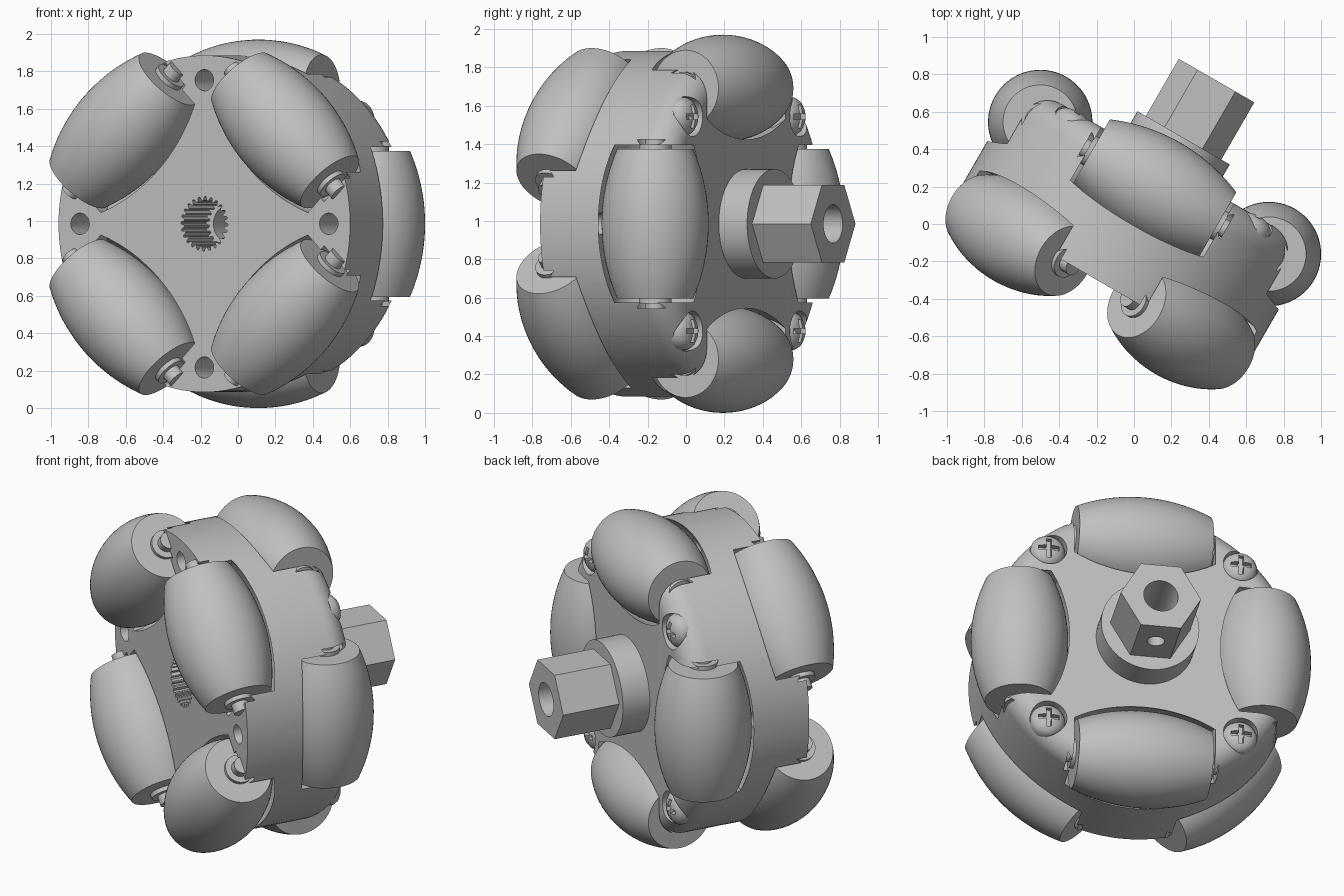
import bpy, bmesh
from math import pi, sin, cos, radians, sqrt
from mathutils import Matrix

if "Cube" in bpy.data.objects:
    bpy.data.objects.remove(bpy.data.objects["Cube"])

grey = bpy.data.materials.new("light_grey")
grey.use_nodes = True
GREY = (0.527, 0.527, 0.527, 1)
grey.diffuse_color = GREY
grey.node_tree.nodes["Principled BSDF"].inputs["Base Color"].default_value = GREY

# Wheel frame: local z is the axle, pointing backwards from the front face
AXES = Matrix(((-1, 0, 0, 0), (0, 0, 1, 0), (0, 1, 0, 0), (0, 0, 0, 1)))
WHEEL = Matrix.Translation((-0.18, -0.31, 0.985)) @ Matrix.Rotation(radians(-30), 4, 'Z') @ AXES

RIM = 0.985       # rolling radius
AXIS_R = 0.706    # distance from the axle to each roller pin
HALF = 0.39       # half the length of a roller
BACK_ROW = 0.58   # depth of the back row of rollers
BACK_FACE = 0.72


def finish(name, bm, local):
    bmesh.ops.recalc_face_normals(bm, faces=bm.faces)
    mesh = bpy.data.meshes.new(name)
    bm.to_mesh(mesh)
    bm.free()
    mesh.transform(WHEEL @ local)
    mesh.materials.append(grey)
    ob = bpy.data.objects.new(name, mesh)
    bpy.context.collection.objects.link(ob)
    return ob


def lathe(name, profile, local=Matrix(), steps=64):
    """Revolve (radius, height) points about z and cap both ends."""
    bm = bmesh.new()
    vs = [bm.verts.new((r, 0, h)) for r, h in profile]
    es = [bm.edges.new(pair) for pair in zip(vs, vs[1:])]
    bmesh.ops.spin(bm, geom=vs + es, cent=(0, 0, 0), axis=(0, 0, 1),
                   angle=2 * pi, steps=steps)
    bmesh.ops.remove_doubles(bm, verts=bm.verts, dist=1e-5)
    bmesh.ops.holes_fill(bm, edges=[e for e in bm.edges if e.is_boundary], sides=0)
    return finish(name, bm, local)


def cylinder(name, r, h0, h1, local=Matrix(), steps=48):
    return lathe(name, [(r, h0), (r, h1)], local, steps)


def prism(name, radii, h0, h1):
    """Straight prism whose outline has one corner per radius."""
    bm = bmesh.new()
    n = len(radii)
    ring = [bm.verts.new((r * cos(2 * pi * i / n), r * sin(2 * pi * i / n), h0))
            for i, r in enumerate(radii)]
    face = bm.faces.new(ring)
    new = bmesh.ops.extrude_face_region(bm, geom=[face])["geom"]
    for v in new:
        if isinstance(v, bmesh.types.BMVert):
            v.co.z = h1
    return finish(name, bm, Matrix())


def box(name, size, local):
    bm = bmesh.new()
    bmesh.ops.create_cube(bm, size=1, matrix=Matrix.Diagonal((*size, 1)))
    return finish(name, bm, local)


def cut(ob, cutters):
    bpy.context.view_layer.objects.active = ob
    for c in cutters:
        mod = ob.modifiers.new("cut", 'BOOLEAN')
        mod.operation, mod.solver, mod.object = 'DIFFERENCE', 'EXACT', c
        bpy.ops.object.modifier_apply(modifier=mod.name)
    for c in cutters:
        bpy.data.objects.remove(c)


def polar(angle, radius, depth):
    return Matrix.Rotation(radians(angle), 4, 'Z') @ Matrix.Translation((radius, 0, depth))


def barrel(half, gap=0, n=20):
    """Barrel outline whose outer arc follows the rolling circle."""
    hs = [half * (2 * i / n - 1) for i in range(n + 1)]
    return [(sqrt(RIM ** 2 - h * h) - AXIS_R + gap, h) for h in hs]


# Rollers with washers and pins, and the pockets they sit in
TURN = Matrix.Rotation(pi / 2, 4, 'X')
pockets = []
for row, start, depth in (("front", 45, 0), ("back", 0, BACK_ROW)):
    for k in range(4):
        m = polar(start + 90 * k, AXIS_R, depth) @ TURN
        tag = f"{row}_{k + 1}"
        lathe("roller_" + tag, barrel(HALF), m)
        cylinder("washers_" + tag, 0.085, -HALF - 0.025, HALF + 0.025, m)
        cylinder("pin_" + tag, 0.05, -HALF - 0.08, HALF + 0.08, m, 24)
        end = [(0.1, HALF + 0.02), (0.1, HALF + 0.05)]
        outline = barrel(HALF + 0.02, 0.022)
        pockets.append(lathe("pocket", [(r, -h) for r, h in reversed(end)] + outline + end, m))

# Body: a disc with a rounded back edge
edge = [(0.77 + 0.13 * cos(radians(a)), BACK_ROW + (BACK_FACE - BACK_ROW) * sin(radians(a)))
        for a in range(0, 91, 9)]
body = lathe("wheel_body", [(0.9, 0)] + edge, steps=128)
collar = cylinder("axle_collar", 0.285, BACK_FACE - 0.03, 0.89, steps=64)
hexagon = prism("hex_axle", [0.233] * 6, 0.87, 1.243)

# Front holes, screw seats and splined bore
SEAT = 0.665
holes = [cylinder("hole", 0.057, -0.1, 0.4, polar(90 * k, 0.768, 0)) for k in range(4)]
seats = [cylinder("seat", 0.104, SEAT, 1, polar(45 + 90 * k, 0.79, 0)) for k in range(4)]
spline = prism("spline", [0.145, 0.145, 0.124, 0.124] * 24, -0.1, 0.27)
cut(body, pockets + holes + seats + [spline, cylinder("bore", 0.1, 0.2, 1)])
cut(collar, [cylinder("bore", 0.1, 0.5, 1)])
side_hole = cylinder("side_hole", 0.05, 0, 0.4, Matrix.Translation((0, 0, 1.07)) @ TURN)
cut(hexagon, [cylinder("bore", 0.1, 0.5, 1.5), side_hole])

# Cross-head screws on the back
for k in range(4):
    m = polar(45 + 90 * k, 0.79, SEAT)
    head = lathe("screw_%d" % (k + 1),
                 [(0.1, -0.02), (0.1, 0.012), (0.088, 0.034), (0.065, 0.052), (0.03, 0.062)], m, 40)
    up = m @ Matrix.Rotation(pi / 4, 4, 'Z') @ Matrix.Translation((0, 0, 0.06))
    cut(head, [box("slot", (0.12, 0.028, 0.07), up), box("slot", (0.028, 0.12, 0.07), up)])

# Smooth curved faces and keep hard edges
bpy.ops.object.select_all(action='DESELECT')
for ob in bpy.context.collection.objects:
    if ob.type == 'MESH' and ob.data.materials and ob.data.materials[0] == grey:
        ob.select_set(True)
        bpy.context.view_layer.objects.active = ob
bpy.ops.object.shade_smooth_by_angle(angle=radians(30))
